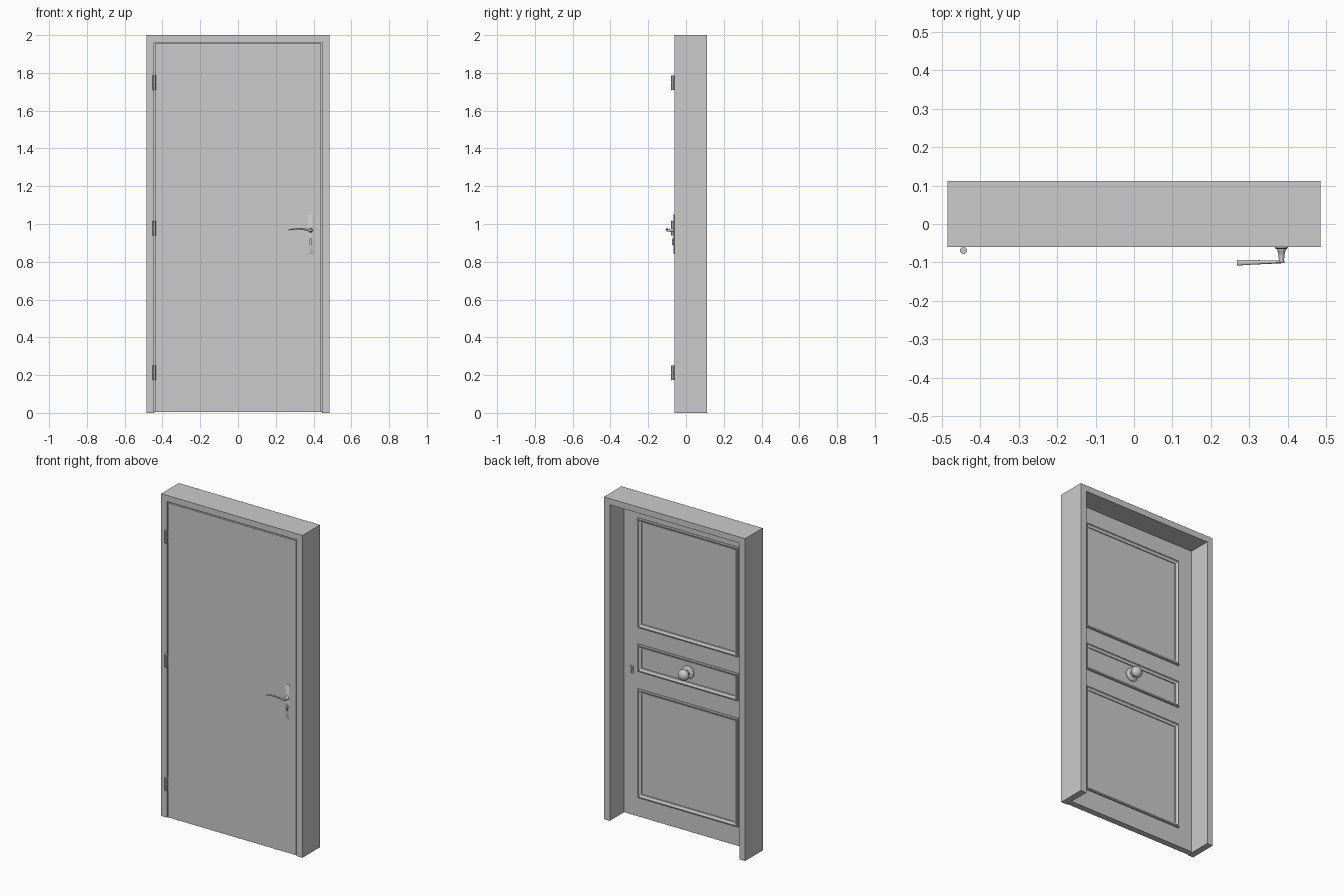
import bpy, bmesh
from math import sin, cos, pi, radians

if "Cube" in bpy.data.objects:
    bpy.data.objects.remove(bpy.data.objects["Cube"])

FRONT, BACK, DOOR_BACK = -0.06, 0.112, -0.022


def make(name, bm, smooth=False):
    bmesh.ops.recalc_face_normals(bm, faces=bm.faces[:])
    me = bpy.data.meshes.new(name)
    bm.to_mesh(me)
    bm.free()
    ob = bpy.data.objects.new(name, me)
    bpy.context.collection.objects.link(ob)
    if smooth:
        bpy.ops.object.select_all(action='DESELECT')
        ob.select_set(True)
        bpy.context.view_layer.objects.active = ob
        bpy.ops.object.shade_smooth_by_angle(angle=radians(40))
    return ob


def loft(name, rings, closed=False, smooth=False):
    """Skin a list of equal-length rings; cap the ends or join last to first."""
    bm = bmesh.new()
    vs = [[bm.verts.new(p) for p in r] for r in rings]
    n = len(vs[0])
    pairs = list(zip(vs, vs[1:])) + ([(vs[-1], vs[0])] if closed else [])
    for a, b in pairs:
        for i in range(n):
            j = (i + 1) % n
            bm.faces.new((a[i], a[j], b[j], b[i]))
    if not closed:
        bm.faces.new(vs[0])
        bm.faces.new(vs[-1])
    return make(name, bm, smooth)


def prism(name, pts, y0, y1, smooth=False):
    return loft(name, [[(x, y, z) for x, z in pts] for y in (y0, y1)], smooth=smooth)


def arch(outer, top, inner, under, foot=0.0):
    """Upside-down U outline, as used by the frame and seal."""
    return [(-outer, foot), (-outer, top), (outer, top), (outer, foot),
            (inner, foot), (inner, under), (-inner, under), (-inner, foot)]


def rounded(cx, cz, hw, hh, r, seg=6):
    pts = []
    for k, (sx, sz) in enumerate([(1, 1), (-1, 1), (-1, -1), (1, -1)]):
        for i in range(seg + 1):
            a = pi / 2 * (k + i / seg)
            pts.append((cx + sx * (hw - r) + r * cos(a), cz + sz * (hh - r) + r * sin(a)))
    return pts


def lathe(name, x, z, profile, n=24):
    """Turn (radius, y) points about an axis along y."""
    return loft(name, [[(x + r * cos(2 * pi * i / n), y, z + r * sin(2 * pi * i / n))
                        for i in range(n)] for r, y in profile], smooth=True)


# Frame, leaf and the seal set back in the gap
prism("door_frame", arch(0.485, 2.0, 0.445, 1.962), FRONT, BACK)
prism("gap_seal", arch(0.445, 1.962, 0.439, 1.955, 0.004), FRONT + 0.012, DOOR_BACK - 0.004)
prism("door_leaf", [(-0.439, 0.004), (0.439, 0.004), (0.439, 1.955), (-0.439, 1.955)],
      FRONT, DOOR_BACK)

# Mitred mouldings on the back: (inset, height) profile
PROFILE = [(0, -0.002), (0, 0.006), (0.004, 0.011), (0.010, 0.011), (0.015, 0.006),
           (0.022, 0.004), (0.026, 0.004), (0.028, -0.002)]
for label, z0, z1 in [("lower", 0.122, 0.797), ("middle", 0.905, 1.075), ("upper", 1.178, 1.858)]:
    rings = []
    for d, h in PROFILE:
        w, y = 0.345 - d, DOOR_BACK + h
        rings.append([(-w, y, z0 + d), (w, y, z0 + d), (w, y, z1 - d), (-w, y, z1 - d)])
    loft(label + "_panel_moulding", rings, closed=True)

# Round pull knob in the middle of the back
knob = [(0.040, DOOR_BACK - 0.002), (0.040, DOOR_BACK + 0.004), (0.034, DOOR_BACK + 0.009),
        (0.017, DOOR_BACK + 0.012), (0.014, DOOR_BACK + 0.024)]
for i in range(9):
    a = radians(-60 + 148 * i / 8)
    knob.append((0.034 * cos(a), DOOR_BACK + 0.047 + 0.026 * sin(a)))
lathe("centre_knob", 0, 0.99, knob, 32)

# Hinge barrels, each of two knuckles
for i, zc in enumerate((0.2125, 0.9775, 1.7475)):
    for j, (a, b) in enumerate([(-0.038, -0.001), (0.001, 0.038)]):
        loft(f"hinge_{i + 1}_knuckle_{j + 1}",
             [[(-0.444 + 0.0095 * cos(2 * pi * k / 8 + pi / 8),
                -0.0695 + 0.0095 * sin(2 * pi * k / 8 + pi / 8), zc + h) for k in range(8)]
              for h in (a, b)])
    loft(f"hinge_{i + 1}_pin",
         [[(-0.444 + 0.006 * cos(2 * pi * k / 8), -0.0695 + 0.006 * sin(2 * pi * k / 8), zc + h)
           for k in range(8)] for h in (-0.036, 0.036)])

# Handle plate with a slightly tapered face
HX, HZ = 0.384, 0.967
rings = [[(x, y, z) for x, z in rounded(HX, 0.945, 0.0165 - d, 0.105 - d, 0.014 - d)]
         for y, d in [(FRONT + 0.001, 0), (FRONT - 0.003, 0), (FRONT - 0.005, 0.003)]]
loft("handle_plate", rings, smooth=True)

# Lever neck and curved grip
lathe("lever_neck", HX, HZ, [(0.012, -0.063), (0.012, -0.068), (0.009, -0.072),
                             (0.007, -0.090), (0.007, -0.102)], 16)
PATH = [(0.392, -0.0985, 0.966, 0.003, 0.005), (0.380, -0.0985, 0.967, 0.004, 0.007),
        (0.362, -0.099, 0.970, 0.0043, 0.005), (0.335, -0.0995, 0.974, 0.005, 0.004),
        (0.305, -0.100, 0.974, 0.006, 0.0035), (0.283, -0.1005, 0.971, 0.0068, 0.003),
        (0.268, -0.101, 0.969, 0.007, 0.0025)]
loft("lever_grip", [[(x, y + ry * cos(2 * pi * k / 12), z + rz * sin(2 * pi * k / 12))
                     for k in range(12)] for x, y, z, ry, rz in PATH], smooth=True)


# Lock cylinder: round plug with a narrow tail, on both faces
def lock(side, x, z, y0, y1):
    lathe(side + "_lock_plug", x, z + 0.009, [(0.0085, y0), (0.0085, y1)], 16)
    prism(side + "_lock_tail", rounded(x, z - 0.005, 0.005, 0.013, 0.0045, 4), y0, y1, True)


lock("front", HX, 0.907, FRONT, -0.073)
prism("back_lock_plate", rounded(0.390, 0.903, 0.014, 0.025, 0.008),
      DOOR_BACK - 0.001, DOOR_BACK + 0.005, True)
lock("back", 0.390, 0.903, DOOR_BACK, DOOR_BACK + 0.010)
